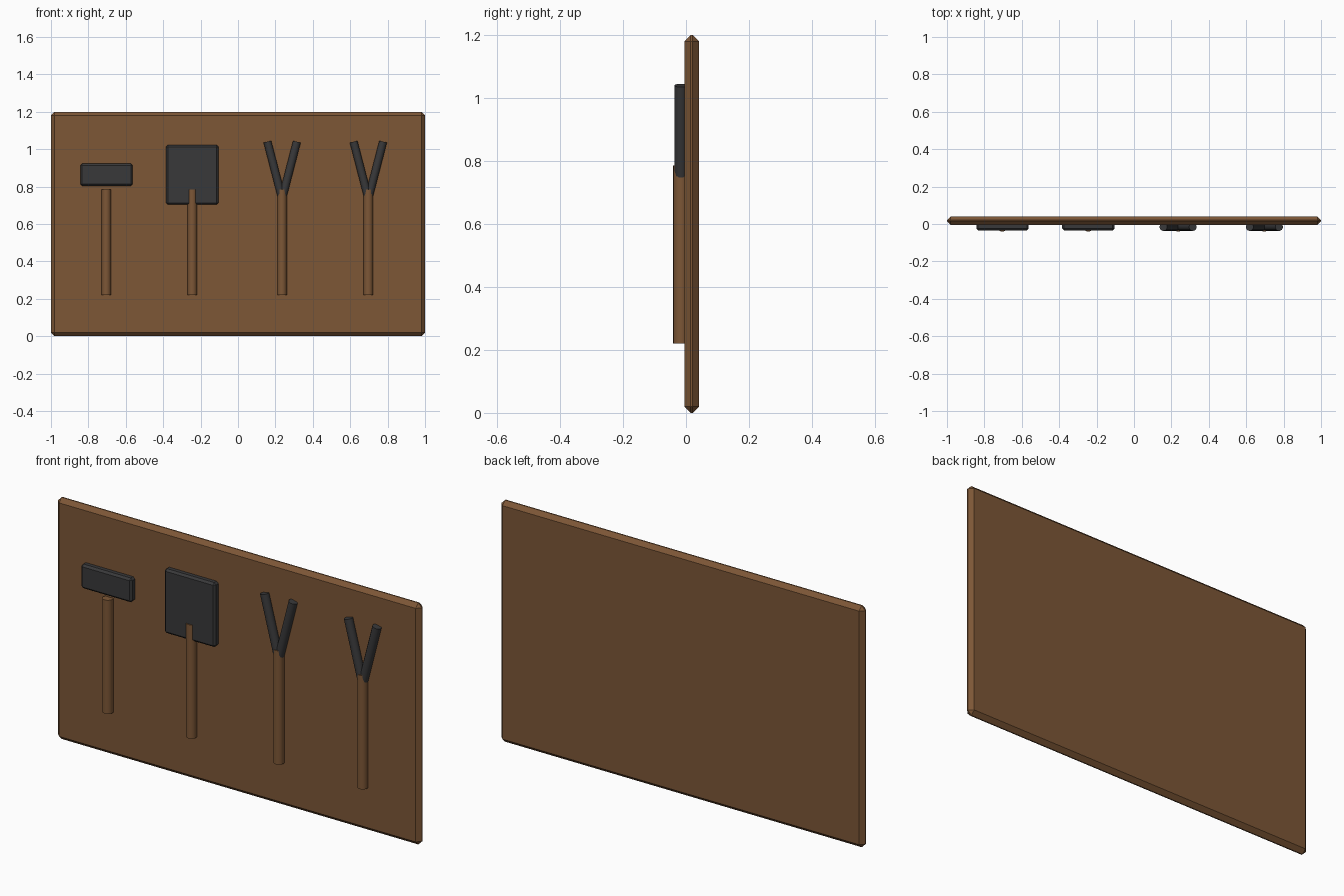
import bpy, math

if "Cube" in bpy.data.objects:
    bpy.data.objects.remove(bpy.data.objects["Cube"])


def material(name, rgb):
    m = bpy.data.materials.new(name)
    m.diffuse_color = (*rgb, 1)
    m.use_nodes = True
    m.node_tree.nodes["Principled BSDF"].inputs["Base Color"].default_value = m.diffuse_color
    return m


wood = material("brown wood", (0.205, 0.095, 0.037))
metal = material("dark metal", (0.040, 0.040, 0.042))


def box(name, lo, hi, bevel, mat):
    """Chamfered box between two corners."""
    bpy.ops.mesh.primitive_cube_add(
        size=1, location=[(a + b) / 2 for a, b in zip(lo, hi)])
    ob = bpy.context.object
    ob.name = name
    ob.scale = [b - a for a, b in zip(lo, hi)]
    bpy.ops.object.transform_apply(location=False, rotation=False, scale=True)
    mod = ob.modifiers.new("chamfer", 'BEVEL')
    mod.width = bevel
    mod.segments = 1
    ob.data.materials.append(mat)
    return ob


def rod(name, centre, radius, length, tilt, mat, sides=16):
    """Upright round bar, tilted in the plane of the board."""
    bpy.ops.mesh.primitive_cylinder_add(
        vertices=sides, radius=radius, depth=length,
        location=centre, rotation=(0, tilt, 0))
    ob = bpy.context.object
    ob.name = name
    ob.data.materials.append(mat)
    bpy.ops.object.shade_smooth_by_angle(angle=math.radians(35))
    return ob


# Backing board
box("board", (-1, -0.005, 0), (1, 0.041, 1.2), 0.02, wood)

# Tool handles
handle_x = {"hammer": -0.704, "spade": -0.244, "left_fork": 0.236, "right_fork": 0.697}
for tool, x in handle_x.items():
    rod(tool + "_handle", (x, -0.016, 0.503), 0.025, 0.565, 0, wood)

# Hammer head and spade blade
box("hammer_head", (-0.843, -0.034, 0.803), (-0.563, 0.006, 0.923), 0.01, metal)
box("spade_blade", (-0.384, -0.034, 0.703), (-0.104, 0.006, 1.023), 0.01, metal)

# Pairs of spreading prongs
for tool in ("left_fork", "right_fork"):
    for side in (-1, 1):
        rod(f"{tool}_prong_{'left' if side < 0 else 'right'}",
            (handle_x[tool] + side * 0.04, -0.016, 0.89),
            0.021, 0.31, side * math.radians(14.5), metal)
